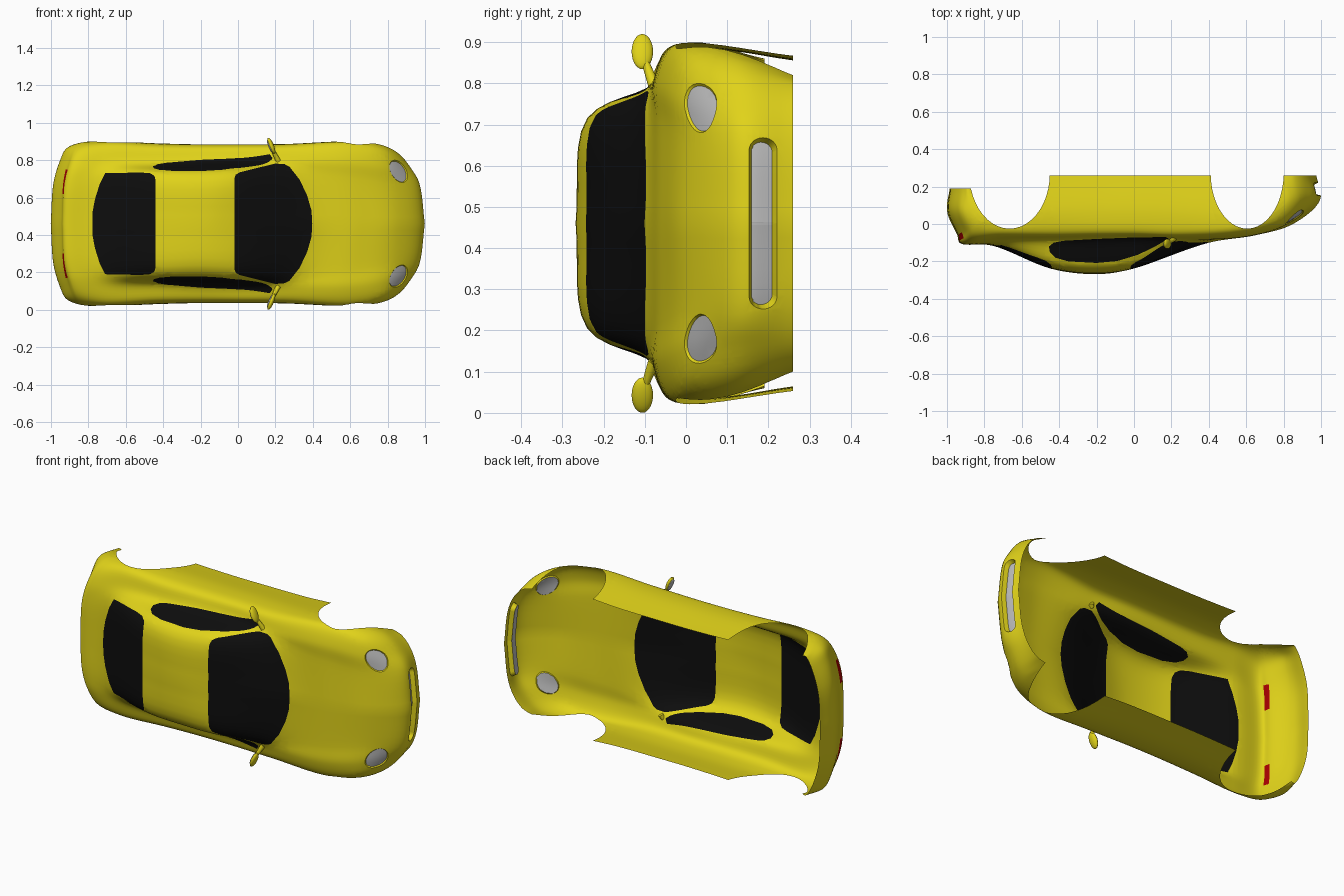
import bpy, bmesh
from math import sin, cos, pi, radians
from mathutils import Vector, Matrix

cube = bpy.data.objects.get("Cube")
if cube:
    bpy.data.objects.remove(cube)


def material(name, *rgb):
    mat = bpy.data.materials.new(name)
    mat.use_nodes = True
    mat.diffuse_color = (*rgb, 1)
    shader = mat.node_tree.nodes["Principled BSDF"]
    shader.inputs["Base Color"].default_value = (*rgb, 1)
    shader.inputs["Roughness"].default_value = 0.4
    return mat


PAINT = material("yellow_paint", 0.75, 0.65, 0.01)
GLASS = material("black_glass", 0.004, 0.004, 0.004)
LENS = material("pale_grey", 0.5, 0.5, 0.5)
RED = material("red_lens", 0.4, 0.0, 0.0)


def finish(name, bm, mat):
    """Turn half-car geometry into a mirrored object lying on its side."""
    mesh = bpy.data.meshes.new(name)
    bm.to_mesh(mesh)
    bm.free()
    mesh.materials.append(mat)
    mesh.shade_smooth()
    mesh.set_sharp_from_angle(angle=radians(40))
    obj = bpy.data.objects.new(name, mesh)
    bpy.context.collection.objects.link(obj)
    obj.rotation_euler.x = pi / 2
    obj.location.z = 0.46
    mirror = obj.modifiers.new("both_sides", "MIRROR")
    mirror.use_axis = (False, True, False)
    return obj


def spline(points, steps):
    """Centripetal curve through all the points."""
    p = [Vector(q) for q in points]
    p = [2 * p[0] - p[1]] + p + [2 * p[-1] - p[-2]]
    out = []
    for i in range(len(p) - 3):
        q = p[i:i + 4]
        k = [0.0]
        for a, b in zip(q, q[1:]):
            k.append(k[-1] + max((b - a).length, 1e-6) ** 0.5)
        for s in range(steps):
            t = k[1] + (k[2] - k[1]) * s / steps
            a = [q[j].lerp(q[j + 1], (t - k[j]) / (k[j + 1] - k[j])) for j in range(3)]
            b = [a[j].lerp(a[j + 1], (t - k[j]) / (k[j + 2] - k[j])) for j in range(2)]
            out.append(b[0].lerp(b[1], (t - k[1]) / (k[2] - k[1])))
    return out + [p[-2]]


# Lengthwise rails of the shell, tail to nose, in car space (x forward, z up)
centre = [(x, 0, z) for x, z in (
    (-.985, -.19), (-1, -.07), (-.945, .06), (-.93, .102), (-.76, .115), (-.44, .24),
    (-.2, .268), (-.02, .243), (.4, .1), (.65, .06), (.85, 0), (.995, -.13), (.975, -.26))]
roof_edge = [
    (-.975, .2, -.19), (-.985, .22, -.07), (-.935, .21, .055), (-.92, .2, .1),
    (-.74, .25, .11), (-.44, .26, .215), (-.2, .255, .24), (0, .265, .215),
    (.3, .27, .1), (.62, .24, .06), (.84, .21, -.01), (.965, .22, -.13), (.95, .2, -.26)]
belt = [
    (-.94, .32, -.19), (-.95, .34, -.07), (-.91, .32, .045), (-.89, .31, .088),
    (-.72, .33, .085), (-.44, .325, .09), (-.2, .335, .085), (0, .34, .08),
    (.24, .345, .08), (.6, .34, .065), (.82, .31, -.005), (.92, .3, -.13), (.91, .29, -.26)]
shoulder = [
    (-.91, .38, -.19), (-.92, .4, -.07), (-.88, .4, .02), (-.85, .4, .05),
    (-.7, .42, .05), (-.44, .41, .05), (-.2, .408, .045), (0, .408, .045),
    (.25, .41, .05), (.6, .425, .03), (.79, .39, -.02), (.87, .365, -.13), (.86, .34, -.26)]
waist = [
    (-.89, .4, -.19), (-.87, .425, -.08), (-.83, .435, -.02), (-.79, .438, -.01),
    (-.67, .44, -.01), (-.44, .43, -.04), (-.2, .424, -.05), (0, .424, -.05),
    (.25, .426, -.04), (.6, .44, -.02), (.75, .425, -.06), (.825, .395, -.14), (.82, .355, -.26)]
sill = [(p[0] * .94 if abs(p[0]) > .5 else p[0], p[1] - .028 if i < 12 else .365,
         max(-.26, -.19 - .018 * i)) for i, p in enumerate(waist)]

# Skin the half shell across the rails
rails = [spline(r, 8) for r in (centre, roof_edge, belt, shoulder, waist, sill)]
body = bmesh.new()
grid = [[body.verts.new(p) for p in spline(section, 6)] for section in zip(*rails)]
for lo, hi in zip(grid, grid[1:]):
    for j in range(len(lo) - 1):
        body.faces.new((lo[j], hi[j], hi[j + 1], lo[j + 1]))


def carve(outline, axes, keep):
    """Cut a convex outline into the shell and return the faces inside it."""
    u, v = axes
    mid = sum((Vector(p) for p in outline), Vector((0, 0))) / len(outline)
    low = [min(p[k] for p in outline) for k in (0, 1)]
    high = [max(p[k] for p in outline) for k in (0, 1)]
    planes = []
    for a, b in zip(outline, outline[1:] + outline[:1]):
        a, b = Vector(a), Vector(b)
        n = Vector((b.y - a.y, a.x - b.x)).normalized()
        if n.dot(mid - a) > 0:
            n = -n
        co, no = Vector((0, 0, 0)), Vector((0, 0, 0))
        co[u], co[v], no[u], no[v] = a.x, a.y, n.x, n.y
        planes.append((co, no))

    def near(f):
        return keep(f.calc_center_median()) and all(
            min(w.co[ax] for w in f.verts) <= high[k] and
            max(w.co[ax] for w in f.verts) >= low[k] for k, ax in enumerate(axes))

    for co, no in planes:
        faces = [f for f in body.faces if near(f)]
        edges = {e for f in faces for e in f.edges}
        verts = {w for f in faces for w in f.verts}
        bmesh.ops.bisect_plane(body, geom=[*verts, *edges, *faces], dist=1e-5,
                               plane_co=co, plane_no=no)
    return [f for f in body.faces if near(f) and
            all(no.dot(f.calc_center_median() - co) < 1e-5 for co, no in planes)]


def panel(name, mat, outline, axes, keep, rim=0, depth=0):
    """Move the outlined faces into an object of their own."""
    faces = carve(outline, axes, keep)
    if rim:
        bmesh.ops.inset_region(body, faces=faces, thickness=rim, depth=depth,
                               use_even_offset=True)
    part, made = bmesh.new(), {}
    for f in faces:
        for w in f.verts:
            if w not in made:
                made[w] = part.verts.new(w.co)
        part.faces.new([made[w] for w in f.verts])
    bmesh.ops.delete(body, geom=faces, context="FACES")
    finish(name, part, mat)


def ellipse(cx, cy, rx, ry, tilt=0, count=28):
    ring = [(rx * cos(2 * pi * i / count), ry * sin(2 * pi * i / count)) for i in range(count)]
    return [(cx + a * cos(tilt) - b * sin(tilt), cy + a * sin(tilt) + b * cos(tilt))
            for a, b in ring]


TOP, SIDE, FRONT = (0, 1), (0, 2), (1, 2)

# Wheel arches
for cx, rx in ((.605, .195), (-.665, .215)):
    gap = carve(ellipse(cx, -.27, rx, .295, count=44), SIDE, lambda c: c.y > .25)
    bmesh.ops.delete(body, geom=gap, context="FACES")

# Windows
panel("windshield", GLASS,
      [(-.02, -.05), (-.02, .24), (-.012, .262), (.01, .275), (.2, .322), (.25, .318),
       (.275, .305), (.33, .235), (.37, .15), (.393, .07), (.4, -.05)],
      TOP, lambda c: c.z > .05)
panel("rear_window", GLASS,
      [(-.44, -.05), (-.44, .23), (-.447, .256), (-.47, .27), (-.52, .274), (-.71, .27),
       (-.74, .21), (-.765, .13), (-.778, .06), (-.78, -.05)],
      TOP, lambda c: c.z > .05)
panel("side_window", GLASS,
      [(-.43, .1), (-.455, .12), (-.45, .15), (-.42, .18), (-.35, .2), (-.2, .208),
       (-.09, .198), (.02, .165), (.11, .122), (.185, .078), (.17, .07), (0, .072),
       (-.2, .08), (-.38, .09)],
      SIDE, lambda c: c.y > .22)

# Lamps and the recessed air intake
panel("headlight", LENS, ellipse(.858, .28, .066, .04, radians(-58)), TOP,
      lambda c: c.z > -.16, .004, -.006)
corner = [(.178 + .03 * sin(a), -.187 + .034 * cos(a)) for a in [pi * i / 12 for i in range(13)]]
panel("air_intake", LENS, [(-.05, -.153)] + corner + [(-.05, -.221)], FRONT,
      lambda c: c.x > .8, .005, -.025)
panel("tail_light", RED, [(.16, .06), (.29, .045), (.29, .075), (.16, .092)], FRONT,
      lambda c: c.x < -.85)

finish("body_shell", body, PAINT)

# Door mirrors: housing, glass and stalk
place = Matrix.Translation((.178, .417, .106)) @ Matrix.Rotation(radians(22), 4, "Z")


def blob(name, mat, offset, size):
    bm = bmesh.new()
    bmesh.ops.create_uvsphere(bm, u_segments=24, v_segments=14, radius=1, matrix=place @
                              Matrix.Translation(offset) @ Matrix.Diagonal((*size, 1)))
    finish(name, bm, mat)


blob("mirror_housing", PAINT, (0, 0, 0), (.014, .046, .026))
blob("mirror_glass", LENS, (-.009, 0, 0), (.007, .038, .021))
root, tip = Vector((.215, .335, .078)), Vector((.185, .395, .1))
stalk = bmesh.new()
bmesh.ops.create_cone(stalk, cap_ends=True, segments=12, radius1=.014, radius2=.009,
                      depth=(tip - root).length,
                      matrix=Matrix.Translation((root + tip) / 2) @
                      (tip - root).to_track_quat("Z", "Y").to_matrix().to_4x4())
finish("mirror_stalk", stalk, PAINT)
